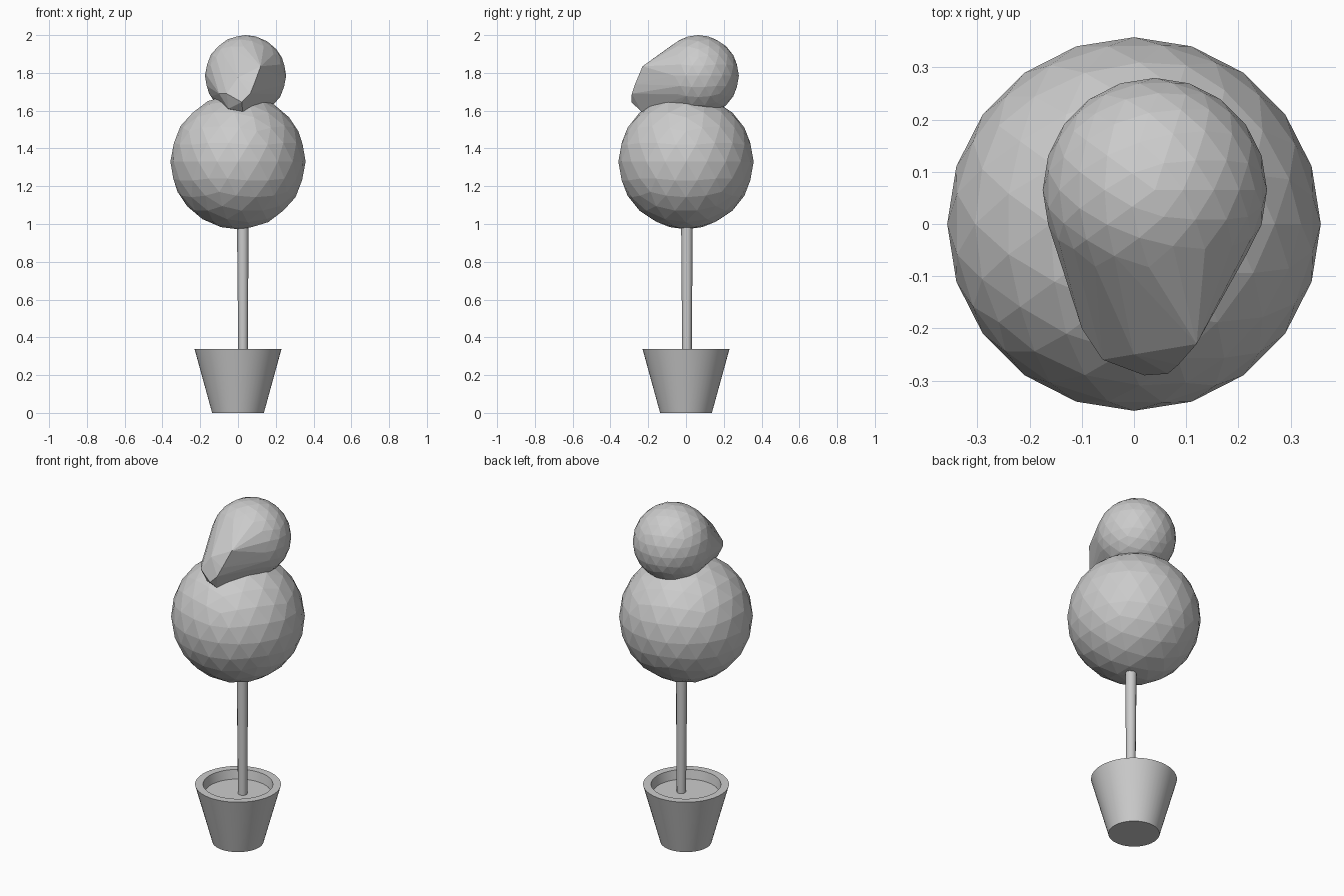
import bpy, bmesh
from math import cos, sin, pi, radians
from mathutils import Matrix

if "Cube" in bpy.data.objects:
    bpy.data.objects.remove(bpy.data.objects["Cube"])


def finish(name, bm, smooth=False):
    bmesh.ops.recalc_face_normals(bm, faces=bm.faces[:])
    mesh = bpy.data.meshes.new(name)
    bm.to_mesh(mesh)
    bm.free()
    ob = bpy.data.objects.new(name, mesh)
    bpy.context.collection.objects.link(ob)
    if smooth:
        bpy.ops.object.select_all(action='DESELECT')
        ob.select_set(True)
        bpy.context.view_layer.objects.active = ob
        bpy.ops.object.shade_smooth_by_angle(angle=radians(30))
    return ob


def lathe(name, profile, segments, centre=(0, 0)):
    """Stack rings from (radius, x shift, z), capping both ends."""
    bm = bmesh.new()
    rings = []
    for r, dx, z in profile:
        rings.append([bm.verts.new((centre[0] + dx + r * cos(2 * pi * i / segments),
                                    centre[1] + r * sin(2 * pi * i / segments), z))
                      for i in range(segments)])
    for a, b in zip(rings, rings[1:]):
        for i in range(segments):
            j = (i + 1) % segments
            bm.faces.new((a[i], a[j], b[j], b[i]))
    bm.faces.new(rings[0][::-1])
    bm.faces.new(rings[-1])
    return finish(name, bm, smooth=True)


def ball(radius, centre):
    bm = bmesh.new()
    bmesh.ops.create_icosphere(bm, subdivisions=3, radius=radius,
                               matrix=Matrix.Translation(centre))
    return bm


# Pot: tapered wall, flat rim, recessed soil surface
lathe("pot", [(0.137, 0, 0), (0.23, 0, 0.338), (0.187, 0, 0.338),
              (0.178, 0, 0.285)], 48)
lathe("soil", [(0.15, 0, 0.27), (0.15, 0, 0.288)], 48)

# Slightly off-centre trunk, widening upwards
lathe("trunk", [(0.025, 0, 0.27), (0.031, -0.002, 1.05)], 12, (0.027, 0.005))

# Large lower foliage ball
finish("lower_foliage", ball(0.358, (0, 0, 1.33)))

# Upper foliage: ball stretched into a creased lobe at the front
bm = ball(0.215, (0.04, 0.065, 1.785))
lobe = [(0.125, -0.11, 1.90), (0.12, -0.23, 1.835), (0.085, -0.27, 1.74),
        (0.065, -0.287, 1.69), (0.02, -0.29, 1.645), (0.025, -0.235, 1.595),
        (-0.06, -0.26, 1.69), (-0.10, -0.20, 1.69), (-0.05, -0.22, 1.61),
        (0.0, -0.25, 1.775)]
for p in lobe:
    bm.verts.new(p)
hull = bmesh.ops.convex_hull(bm, input=bm.verts[:])
hull_faces = {g for g in hull["geom"] if isinstance(g, bmesh.types.BMFace)}
inner = [f for f in bm.faces if f not in hull_faces]
bmesh.ops.delete(bm, geom=inner, context='FACES')
finish("upper_foliage", bm)
